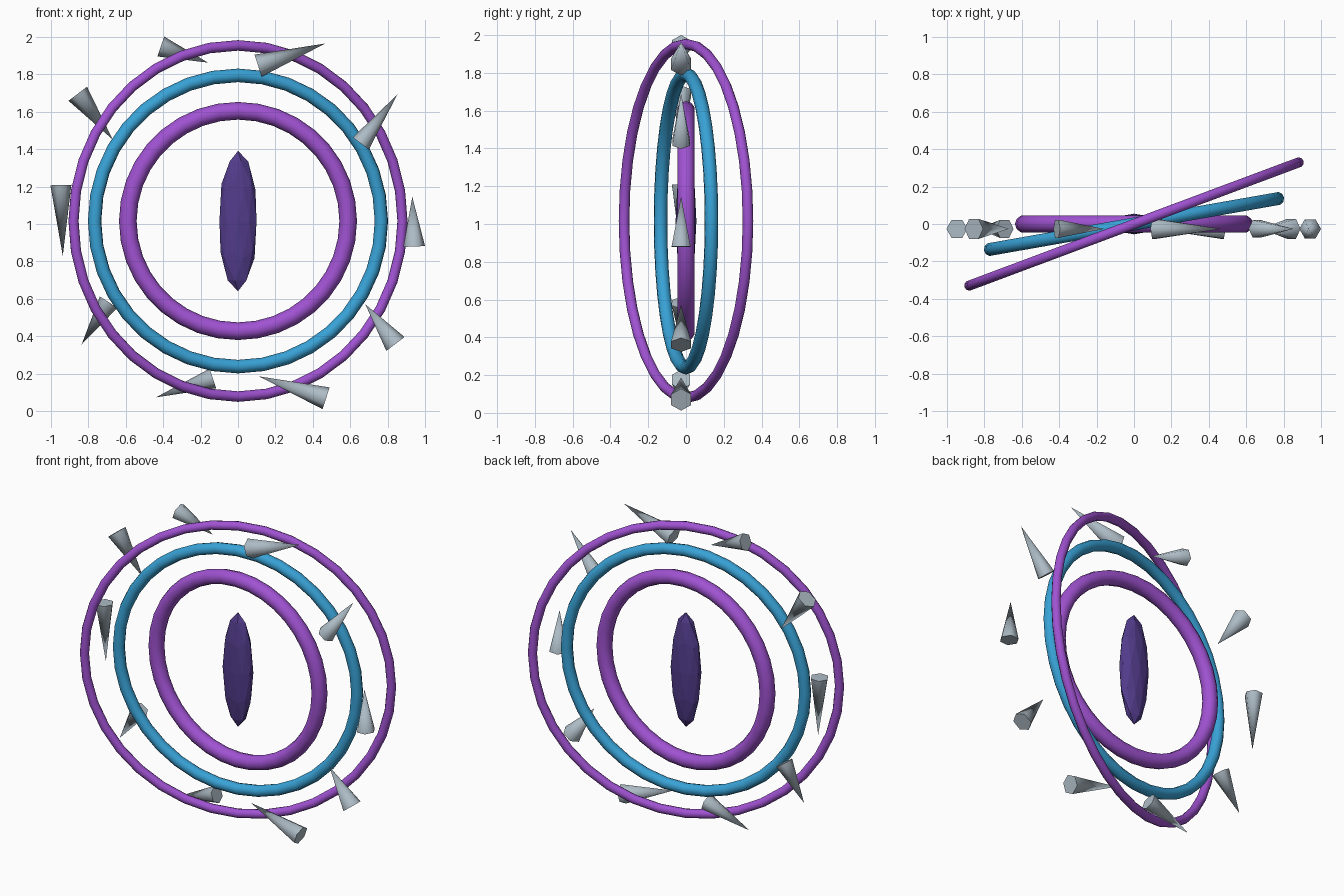
import bpy, math
from mathutils import Vector, Matrix

if "Cube" in bpy.data.objects:
    bpy.data.objects.remove(bpy.data.objects["Cube"])

CENTRE_Z = 1.016


def material(name, rgb):
    m = bpy.data.materials.new(name)
    m.diffuse_color = (*rgb, 1)
    m.use_nodes = True
    m.node_tree.nodes["Principled BSDF"].inputs["Base Color"].default_value = m.diffuse_color
    return m


PURPLE = material("purple", (0.35, 0.085, 0.64))
BLUE = material("blue", (0.04, 0.36, 0.67))
INDIGO = material("dark_indigo", (0.085, 0.045, 0.26))
GREY = material("pale_grey", (0.42, 0.50, 0.56))


def finish(name, mat, smooth_angle=None):
    ob = bpy.context.object
    ob.name = name
    ob.data.materials.append(mat)
    if smooth_angle:
        bpy.ops.object.shade_smooth_by_angle(angle=math.radians(smooth_angle))
    return ob


# Three upright rings, each turned further about the vertical axis
for name, major, minor, turn, mat in (
        ("inner_ring", 0.588, 0.047, 0, PURPLE),
        ("middle_ring", 0.777, 0.036, 10, BLUE),
        ("outer_ring", 0.937, 0.028, 20.5, PURPLE)):
    bpy.ops.mesh.primitive_torus_add(
        major_radius=major, minor_radius=minor,
        major_segments=36, minor_segments=10)
    ring = finish(name, mat, 50)
    ring.data.transform(Matrix.Translation((0, 0, CENTRE_Z))
                        @ Matrix.Rotation(math.radians(turn), 4, 'Z')
                        @ Matrix.Rotation(math.pi / 2, 4, 'X'))

# Faceted core crystal
bpy.ops.mesh.primitive_ico_sphere_add(subdivisions=2, radius=1)
core = finish("core_crystal", INDIGO)
core.data.transform(Matrix.Translation((0, 0, CENTRE_Z))
                    @ Matrix.Diagonal((0.104, 0.055, 0.374, 1)))

# Six-sided shards: base x, z, tip x, z, radius
SHARDS = (
    (0.94, 0.88, 0.93, 1.145, 0.058),
    (0.655, 1.43, 0.85, 1.69, 0.054),
    (0.107, 1.845, 0.465, 1.963, 0.062),
    (-0.412, 1.947, -0.16, 1.861, 0.056),
    (-0.855, 1.695, -0.668, 1.45, 0.062),
    (-0.945, 1.208, -0.935, 0.83, 0.056),
    (-0.69, 0.583, -0.834, 0.358, 0.056),
    (-0.134, 0.176, -0.438, 0.075, 0.055),
    (0.47, 0.07, 0.112, 0.187, 0.061),
    (0.84, 0.36, 0.679, 0.572, 0.061),
)
for i, (bx, bz, tx, tz, r) in enumerate(SHARDS):
    base, tip = Vector((bx, -0.026, bz)), Vector((tx, -0.026, tz))
    axis = tip - base
    bpy.ops.mesh.primitive_cone_add(vertices=6, radius1=r, radius2=0,
                                    depth=axis.length)
    shard = finish(f"shard_{i + 1}", GREY, 65)
    # hexagon corners lie in the plane of the shard circle
    z, y = axis.normalized(), Vector((0, 1, 0))
    x = y.cross(z)
    frame = Matrix((x, y, z)).transposed().to_4x4()
    shard.data.transform(Matrix.Translation((base + tip) / 2) @ frame
                         @ Matrix.Rotation(math.pi / 6, 4, 'Z'))
